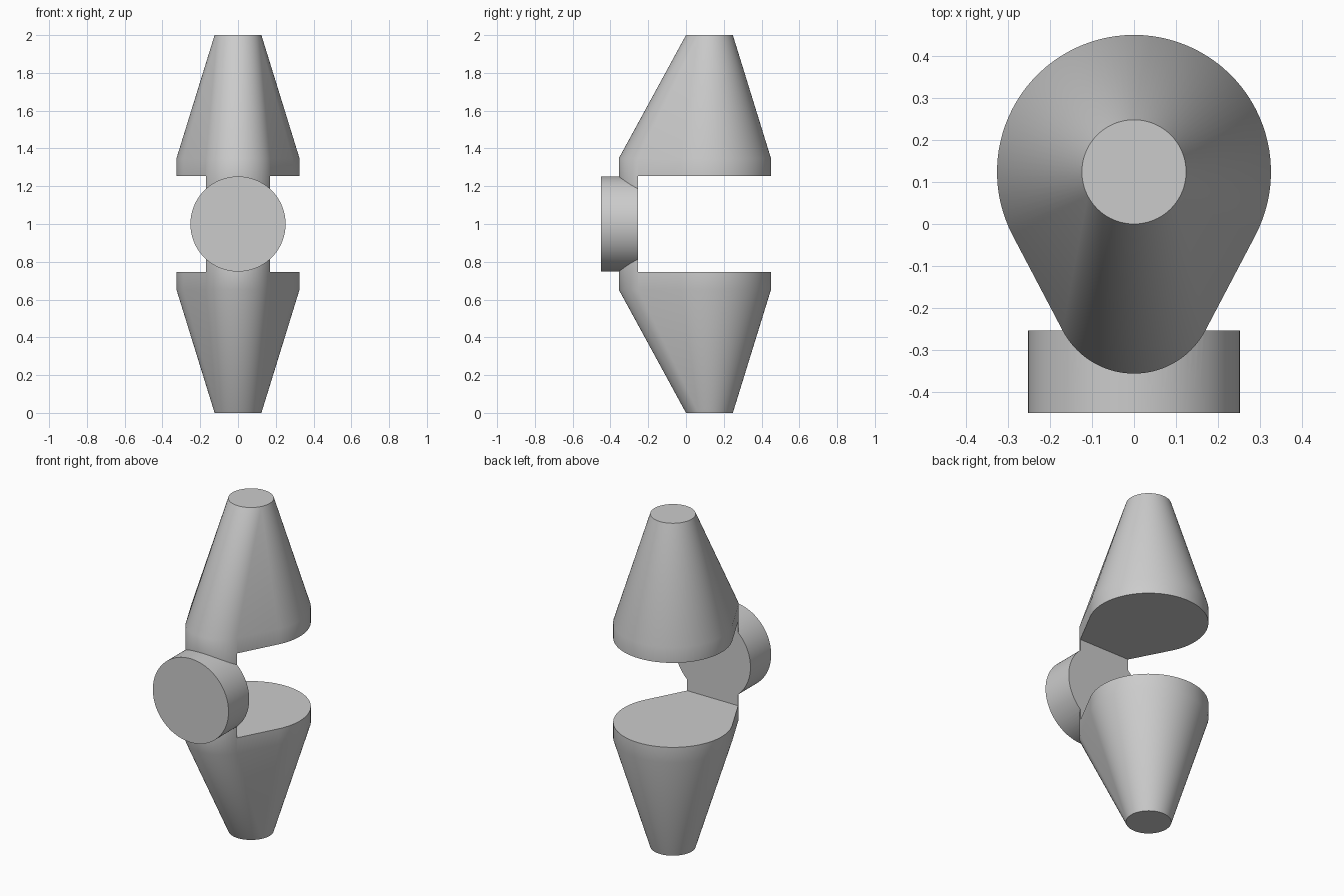
import bpy, bmesh, math
from mathutils import Matrix

old = bpy.data.objects.get("Cube")
if old:
    bpy.data.objects.remove(old, do_unlink=True)

# One plain grey
grey = bpy.data.materials.new("plain grey")
grey.use_nodes = True
colour = (0.6, 0.6, 0.6, 1)
grey.diffuse_color = colour
grey.node_tree.nodes["Principled BSDF"].inputs["Base Color"].default_value = colour

BIG_R, BIG_Y = 0.326, 0.124       # rear lobe of the teardrop
SMALL_R, SMALL_Y = 0.192, -0.164  # front lobe
TIP_R = 0.124                     # round flat ends
NOTCH_Y, DISC_R = -0.253, 0.252


def make_object(name, bm):
    bmesh.ops.recalc_face_normals(bm, faces=bm.faces)
    mesh = bpy.data.meshes.new(name)
    bm.to_mesh(mesh)
    bm.free()
    mesh.materials.append(grey)
    obj = bpy.data.objects.new(name, mesh)
    bpy.context.collection.objects.link(obj)
    return obj


def apply_boolean(target, other, operation):
    mod = target.modifiers.new(operation.lower(), 'BOOLEAN')
    mod.operation = operation
    mod.object = other
    mod.solver = 'EXACT'
    bpy.context.view_layer.objects.active = target
    bpy.ops.object.modifier_apply(modifier=mod.name)
    bpy.data.objects.remove(other, do_unlink=True)


# Outline as (angle, is_rear_lobe); both lobes share the tangent angles
lean = math.asin((BIG_R - SMALL_R) / (BIG_Y - SMALL_Y))
REAR, FRONT = 64, 36
outline = [(-lean + (math.pi + 2 * lean) * i / REAR, True) for i in range(REAR + 1)]
outline += [(math.pi + lean + (math.pi - 2 * lean) * i / FRONT, False) for i in range(FRONT + 1)]


def ring(bm, z, tip):
    verts = []
    for angle, rear in outline:
        r, y = (BIG_R, BIG_Y) if rear else (SMALL_R, SMALL_Y)
        if tip:
            r, y = TIP_R, BIG_Y
        verts.append(bm.verts.new((r * math.cos(angle), y + r * math.sin(angle), z)))
    return verts


# Body: teardrop prism tapering to a round tip at both ends
bm = bmesh.new()
rings = [ring(bm, 0, True), ring(bm, 0.653, False), ring(bm, 1.347, False), ring(bm, 2, True)]
n = len(outline)
for low, high in zip(rings, rings[1:]):
    for i in range(n):
        j = (i + 1) % n
        bm.faces.new((low[i], low[j], high[j], high[i]))
bm.faces.new(rings[0])
bm.faces.new(rings[-1])
bmesh.ops.remove_doubles(bm, verts=bm.verts, dist=0.0001)
body = make_object("double_cone_body", bm)

# Open slot behind the neck
bm = bmesh.new()
bmesh.ops.create_cube(bm, size=1, matrix=Matrix.Translation((0, NOTCH_Y + 0.5, 1))
                      @ Matrix.Diagonal((1, 1, 0.508, 1)))
slot = make_object("slot_cutter", bm)
slot.hide_render = True
apply_boolean(body, slot, 'DIFFERENCE')

# Round disc on the front of the neck
bm = bmesh.new()
bmesh.ops.create_cone(bm, cap_ends=True, segments=96, radius1=DISC_R, radius2=DISC_R,
                      depth=0.45 + NOTCH_Y,
                      matrix=Matrix.Translation((0, (NOTCH_Y - 0.45) / 2, 1))
                      @ Matrix.Rotation(math.pi / 2, 4, 'X'))
disc = make_object("front_disc", bm)
apply_boolean(body, disc, 'UNION')

# Smooth sides, sharp rims
bpy.ops.object.select_all(action='DESELECT')
body.select_set(True)
bpy.context.view_layer.objects.active = body
bpy.ops.object.shade_smooth_by_angle(angle=math.radians(40))
